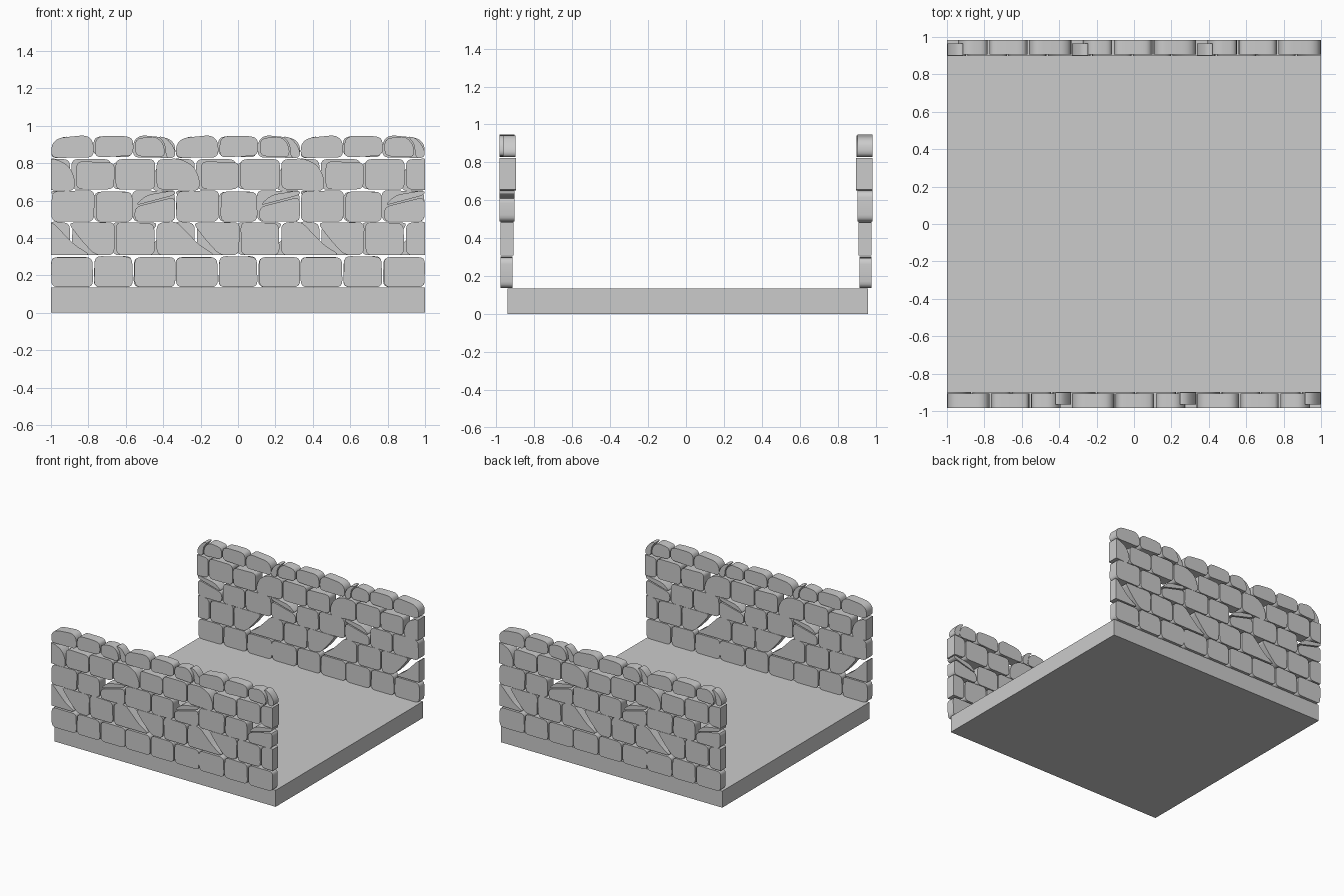
import bpy, bmesh, random
from math import pi, radians
from mathutils import Vector, Matrix

if "Cube" in bpy.data.objects:
    bpy.data.objects.remove(bpy.data.objects["Cube"])

random.seed(4)
TILE = 2 / 3          # the stone pattern repeats three times along each wall


def rounded(points, r=0.035, n=4):
    """Replace each corner of a polygon by a small curve."""
    pts = [Vector(p) for p in points]
    out = []
    for i, p in enumerate(pts):
        a, b = pts[i - 1] - p, pts[(i + 1) % len(pts)] - p
        s = p + a * min(r / a.length, 0.45)
        e = p + b * min(r / b.length, 0.45)
        for k in range(n + 1):
            t = k / n
            out.append(s * (1 - t) ** 2 + p * 2 * t * (1 - t) + e * t * t)
    return out


def clip(pts, side):
    """Cut a polygon off at x = side (-1 or 1)."""
    out = []
    for i, q in enumerate(pts):
        p = pts[i - 1]
        inp, inq = p.x * side <= 1, q.x * side <= 1
        if inp != inq:
            out.append(p.lerp(q, (side - p.x) / (q.x - p.x)))
        if inq:
            out.append(q)
    return out


def block(x0, x1, z0, z1):
    """Slightly uneven four-cornered stone outline."""
    def j():
        return random.uniform(-0.005, 0.005)
    return [(x0, z0), (x1, z0), (x1 + j(), z1 + j()), (x0 + j(), z1 + j())]


# stones of one tile: outline, outer y, inner y
stones = []
for x0, x1 in ((0.002, 0.225), (0.23, 0.438), (0.447, 0.664)):     # course 1
    stones.append((block(x0, x1, 0.137, 0.30), -0.98, -0.915))
course2 = [
    block(0.35, 0.555, 0.308, 0.482),
    [(0.565, 0.308), (0.88, 0.308), (0.79, 0.365), (0.67, 0.49), (0.565, 0.48)],
    [(0.235, 0.308), (0.338, 0.308), (0.343, 0.484), (0.09, 0.482), (0.16, 0.39)],
]
course3 = [
    block(0.002, 0.23, 0.487, 0.652),
    block(0.24, 0.437, 0.487, 0.645),
    [(0.447, 0.487), (0.664, 0.487), (0.664, 0.62), (0.447, 0.565)],
    [(0.447, 0.572), (0.664, 0.63), (0.664, 0.655), (0.51, 0.63)],
]
course4 = [
    block(0.135, 0.337, 0.66, 0.808),
    block(0.346, 0.557, 0.658, 0.825),
    [(0.565, 0.66), (0.79, 0.65), (0.797, 0.71), (0.765, 0.785), (0.69, 0.825), (0.565, 0.82)],
]
course5 = [
    [(0.002, 0.828), (0.228, 0.83), (0.228, 0.915), (0.19, 0.95), (0.04, 0.935), (0.002, 0.90)],
    [(0.235, 0.83), (0.44, 0.84), (0.44, 0.93), (0.40, 0.945), (0.26, 0.945), (0.235, 0.915)],
    [(0.45, 0.838), (0.61, 0.83), (0.605, 0.90), (0.56, 0.945), (0.45, 0.93)],
]
stones += [(s, -0.98, -0.91) for s in course2]
stones += [(s, -0.985, -0.905) for s in course3]
stones += [(s, -0.985, -0.898) for s in course4]
stones += [(s, -0.985, -0.905) for s in course5]
# set-back splinter at the end of the top course
stones.append(([(0.615, 0.825), (0.664, 0.83), (0.664, 0.875), (0.62, 0.935), (0.57, 0.945),
                (0.61, 0.905)], -0.965, -0.90))


def build_wall(name, turn):
    bm = bmesh.new()
    for tile in range(-1, 3):
        for outline, y0, y1 in stones:
            pts = [p + Vector((tile * TILE - 1, 0)) for p in rounded(outline)]
            pts = clip(clip(pts, 1), -1)
            if len(pts) < 3:
                continue
            face = bm.faces.new([bm.verts.new((p.x, y0, p.y)) for p in pts])
            ext = bmesh.ops.extrude_face_region(bm, geom=[face], use_keep_orig=True)
            verts = [g for g in ext["geom"] if isinstance(g, bmesh.types.BMVert)]
            bmesh.ops.translate(bm, verts=verts, vec=(0, y1 - y0, 0))
    bmesh.ops.rotate(bm, verts=bm.verts, matrix=Matrix.Rotation(turn, 3, 'Z'))
    bmesh.ops.recalc_face_normals(bm, faces=bm.faces)
    me = bpy.data.meshes.new(name)
    bm.to_mesh(me)
    bm.free()
    ob = bpy.data.objects.new(name, me)
    bpy.context.collection.objects.link(ob)
    bpy.ops.object.select_all(action='DESELECT')
    ob.select_set(True)
    bpy.context.view_layer.objects.active = ob
    bpy.ops.object.shade_smooth_by_angle(angle=radians(35))


# floor slab
bpy.ops.mesh.primitive_cube_add(size=1, location=(0, 0.009, 0.0675))
slab = bpy.context.object
slab.name = "floor_slab"
slab.scale = (2, 1.902, 0.135)

# the two parapets, the back one turned half round
build_wall("front_stone_wall", 0)
build_wall("back_stone_wall", pi)
